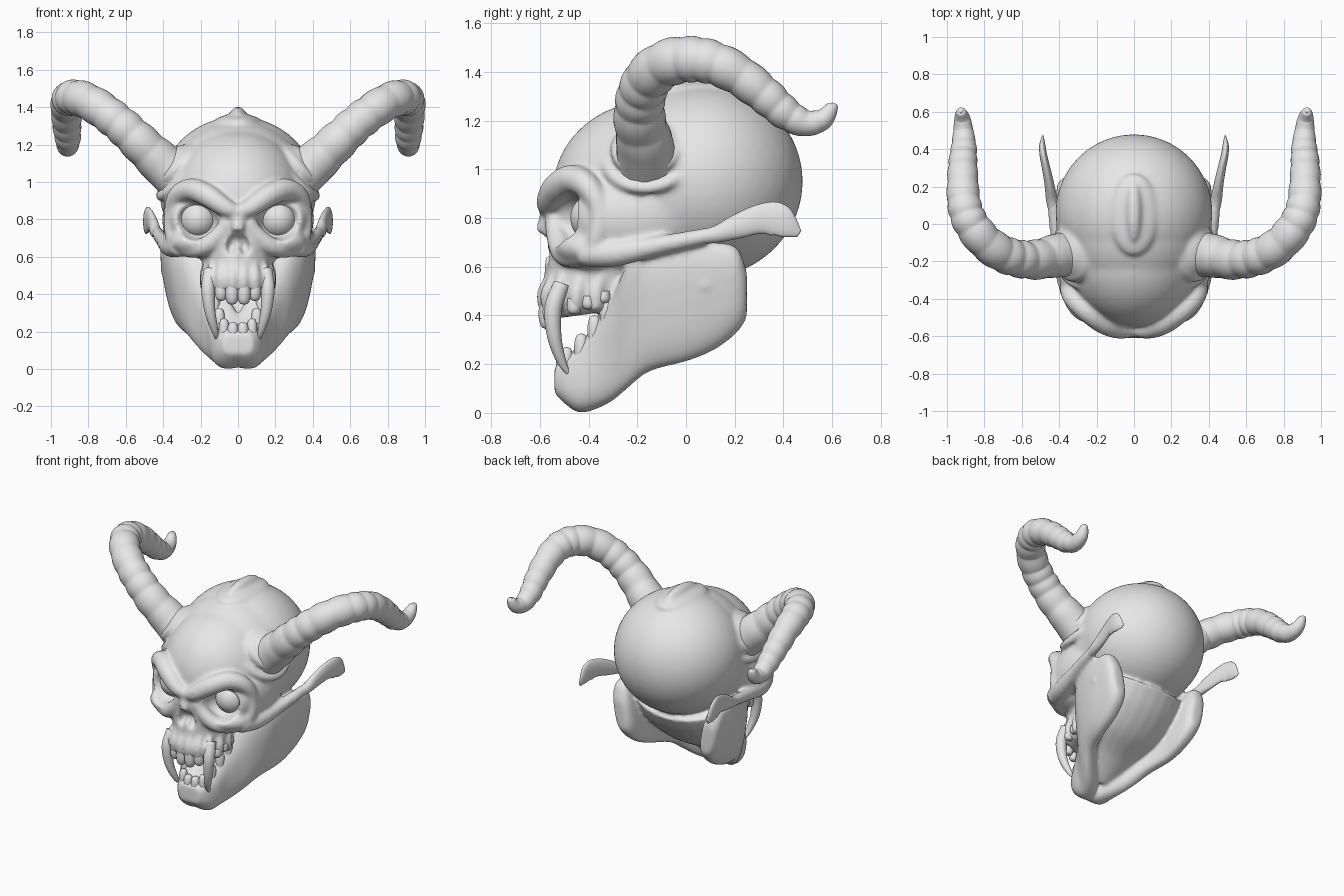
import bpy, bmesh, math
from mathutils import Vector, Matrix

cube = bpy.data.objects.get("Cube")
if cube:
    bpy.data.objects.remove(cube, do_unlink=True)

bone = bpy.data.materials.new("pale_grey_bone")
bone.use_nodes = True
GREY = (0.8, 0.8, 0.8, 1)
bone.diffuse_color = GREY
for node in bone.node_tree.nodes:
    if node.type == 'BSDF_PRINCIPLED':
        node.inputs["Base Color"].default_value = GREY

X, Y, Z = Vector((1, 0, 0)), Vector((0, 1, 0)), Vector((0, 0, 1))
SIDES = ((1, "left"), (-1, "right"))


def finish(bm, name):
    bmesh.ops.recalc_face_normals(bm, faces=bm.faces)
    mesh = bpy.data.meshes.new(name)
    bm.to_mesh(mesh)
    bm.free()
    obj = bpy.data.objects.new(name, mesh)
    bpy.context.collection.objects.link(obj)
    mesh.materials.append(bone)
    mesh.shade_smooth()
    return obj


def modify(obj, kind, **settings):
    """Add a modifier and apply it at once."""
    mod = obj.modifiers.new(kind, kind)
    for key, value in settings.items():
        setattr(mod, key, value)
    bpy.context.view_layer.objects.active = obj
    bpy.ops.object.modifier_apply(modifier=mod.name)


def blob(bm, c, r, s=1, tilt=0):
    m = (Matrix.Translation((c[0] * s, c[1], c[2])) @ Matrix.Rotation(tilt * s, 4, 'Y')
         @ Matrix.Diagonal((*r, 1)))
    bmesh.ops.create_icosphere(bm, subdivisions=4, radius=1, matrix=m)


def skin(bm, rings):
    """Bridge equal rings of points and cap both ends."""
    loops = [[bm.verts.new(p) for p in ring] for ring in rings]
    n = len(loops[0])
    for a, b in zip(loops, loops[1:]):
        for i in range(n):
            j = (i + 1) % n
            bm.faces.new((a[i], a[j], b[j], b[i]))
    bm.faces.new(loops[0])
    bm.faces.new(loops[-1])


def spline(pts, steps):
    """Catmull-Rom through the points, carrying the radii along."""
    pts = [Vector(p) for p in pts]
    ext = [2 * pts[0] - pts[1]] + pts + [2 * pts[-1] - pts[-2]]
    out = []
    for k in range(len(pts) - 1):
        a, b, c, d = ext[k:k + 4]
        for i in range(steps):
            t = i / steps
            out.append(b + 0.5 * t * ((c - a) + t * ((2 * a - 5 * b + 4 * c - d)
                                                     + t * (3 * b - a - 3 * c + d))))
    return out + [pts[-1]]


def tube(bm, pts, s=1, up=Z, steps=6, n=24, ridge=None):
    """Swept tube; each point is x, y, z, radius and optional second radius."""
    path = spline([p if len(p) == 5 else (*p, p[3]) for p in pts], steps)
    spots = [Vector(p[:3]) for p in path]
    rings = []
    for k, p in enumerate(path):
        t = (spots[min(k + 1, len(spots) - 1)] - spots[max(k - 1, 0)]).normalized()
        side = t.cross(up).normalized()
        other = side.cross(t)
        f = ridge(k / steps) if ridge else 1
        ring = []
        for i in range(n):
            a = math.tau * i / n
            co = spots[k] + f * (side * max(p[3], .002) * math.cos(a)
                                 + other * max(p[4], .002) * math.sin(a))
            ring.append((co.x * s, co.y, co.z))
        rings.append(ring)
    skin(bm, rings)


# Skull core: cranium, forehead, temples and upper jaw
core_bm = bmesh.new()
blob(core_bm, (0, .06, .95), (.42, .42, .4))
blob(core_bm, (0, -.02, .93), (.405, .42, .4))
blob(core_bm, (0, -.15, .9), (.37, .4, .38))
tube(core_bm, [(0, -.37, .8, .2, .17), (0, -.38, .7, .2, .2), (0, -.38, .58, .19, .2),
               (0, -.38, .49, .185, .215), (0, -.37, .41, .16, .19)], up=Y)
for s, _ in SIDES:
    blob(core_bm, (.2, -.4, .68), (.17, .14, .085), s)
    blob(core_bm, (.29, -.22, .8), (.115, .25, .17), s)
core = finish(core_bm, "skull_core")
modify(core, 'REMESH', mode='VOXEL', voxel_size=.015)

# Eye sockets and nose opening
cut_bm = bmesh.new()
for s, _ in SIDES:
    blob(cut_bm, (.225, -.55, .795), (.13, .17, .11), s, -.4)
    blob(cut_bm, (.032, -.6, .665), (.034, .08, .065), s, -.25)
cutter = finish(cut_bm, "socket_cutter")
cutter.hide_render = True
modify(cutter, 'REMESH', mode='VOXEL', voxel_size=.01)
modify(core, 'BOOLEAN', operation='DIFFERENCE', object=cutter, solver='EXACT')

head = bmesh.new()
head.from_mesh(core.data)
for helper in (core, cutter):
    bpy.data.objects.remove(helper, do_unlink=True)

# Crown ridge, nose bridge and the sloping floor between the jaw sides
blob(head, (0, .05, 1.315), (.13, .22, .05))
blob(head, (0, .06, 1.33), (.05, .17, .074))
tube(head, [(0, -.49, .88, .05), (0, -.555, .8, .045), (0, -.59, .735, .032)], up=Y)
tube(head, [(0, .06, .64, .33, .2), (0, .0, .53, .335, .19), (0, -.11, .41, .32, .17),
            (0, -.24, .28, .22, .11), (0, -.38, .13, .12, .08)], up=Y)

# Lower jaw sections: y, centre x, half width, bottom z, top z
JAW = [(-.54, .03, .05, .08, .19), (-.5, .04, .075, .04, .225), (-.44, .06, .095, .0, .28),
       (-.37, .1, .09, .015, .375), (-.3, .16, .085, .05, .48), (-.24, .22, .08, .1, .61),
       (-.15, .28, .075, .17, .66), (0, .32, .07, .21, .7), (.12, .325, .07, .26, .7),
       (.21, .325, .065, .33, .68), (.25, .325, .04, .39, .58)]
for s, _ in SIDES:
    rings = []
    for y, cx, w, lo, hi in spline(JAW, 3):
        ring = []
        for i in range(28):
            c, d = math.cos(math.tau * i / 28), math.sin(math.tau * i / 28)
            z = (lo + hi) / 2 + (hi - lo) / 2 * math.copysign(abs(d) ** .75, d)
            x = cx + w * math.copysign(abs(c) ** .75, c)
            x += .17 * (z - .45) * min(1, max(0, (y + .5) * 3))
            ring.append((x * s, y, z))
        rings.append(ring)
    skin(head, rings)
    # Jaw hinge bump
    blob(head, (.385, .08, .53), (.03, .035, .04), s)
    # Brow, socket rim and cheekbone arch
    tube(head, [(-.02, -.56, .825, .035), (.07, -.565, .865, .05), (.16, -.53, .925, .06),
                (.25, -.465, .96, .06), (.325, -.4, .925, .052), (.355, -.355, .83, .042),
                (.345, -.37, .71, .045), (.28, -.43, .65, .05), (.18, -.5, .655, .05),
                (.09, -.53, .73, .045), (.06, -.545, .8, .035)], s, up=Y)
    tube(head, [(.31, -.43, .655, .055), (.36, -.29, .655, .055), (.4, -.1, .69, .042, .04),
                (.425, .05, .72, .035), (.44, .16, .745, .027)], s)
    # Low collar and swelling around the horn root
    blob(head, (.28, -.14, 1.05), (.14, .17, .15), s)
    axis = Vector((.62, -.1, .6)).normalized()
    u = axis.cross(Y).normalized()
    v = axis.cross(u)
    for radius, thick, lift in ((.175, .026, -.03), (.12, .035, .025)):
        hoop = []
        for i in range(33):
            a = math.tau * i / 32
            p = Vector((.315, -.155, 1.07)) + axis * lift + (u * math.cos(a) + v * math.sin(a)) * radius
            hoop.append((*p, thick))
        tube(head, hoop, s, up=axis, steps=1, n=12)
    # Tooth roots along the upper jaw
    for x, y in ((.03, -.58), (.09, -.565), (.145, -.53), (.17, -.45), (.175, -.37)):
        tube(head, [(x, y + .02, .56, .018), (x, y, .49, .034), (x, y, .42, .026)], s, up=Y, n=12)

skull = finish(head, "skull_and_jaw")
modify(skull, 'REMESH', mode='VOXEL', voxel_size=.0105)
modify(skull, 'SMOOTH', factor=.5, iterations=14)
skull.data.materials.clear()
skull.data.materials.append(bone)
skull.data.shade_smooth()

# Ridged horns sweeping out, back and down, with upturned tips
HORN = [(.33, -.16, 1.03, .125), (.42, -.17, 1.11, .116), (.52, -.19, 1.205, .106),
        (.62, -.185, 1.3, .1), (.72, -.15, 1.38, .098), (.81, -.08, 1.435, .097),
        (.88, .02, 1.452, .094), (.91, .12, 1.435, .089), (.915, .22, 1.385, .084),
        (.915, .32, 1.308, .077), (.91, .41, 1.23, .068), (.912, .49, 1.19, .055),
        (.918, .56, 1.205, .044), (.925, .6, 1.255, .026), (.925, .607, 1.272, .008)]


def horn_ridge(u):
    fade = min(1, max(0, u - .8)) * min(1, max(0, 11.5 - u))
    return 1 + fade * (.075 * abs(math.sin(math.pi * u * 1.25 + .5 * math.sin(u * 2))) - .05)


# Upper teeth, then lower teeth: x, y, root z, tip z, radius
TEETH = [(.032, -.57, .47, .345, .036), (.09, -.555, .47, .365, .034),
         (.165, -.46, .47, .405, .03), (.17, -.4, .48, .425, .03), (.17, -.34, .5, .45, .03),
         (.027, -.505, .15, .25, .03), (.075, -.49, .15, .27, .028), (.1, -.43, .2, .325, .03),
         (.125, -.375, .28, .4, .03), (.155, -.325, .36, .47, .03)]

for s, side in SIDES:
    bm = bmesh.new()
    tube(bm, HORN, s, up=Vector((.5, .3, -.8)).cross(X), steps=14, n=28, ridge=horn_ridge)
    finish(bm, side + "_horn")

    bm = bmesh.new()
    blob(bm, (.213, -.375, .8), (.1, .1, .1), s)
    finish(bm, side + "_eye")

    # Flat ear blade trailing from the cheekbone
    bm = bmesh.new()
    tube(bm, [(.425, .04, .718, .024, .026), (.44, .13, .735, .03, .036),
              (.452, .21, .765, .026, .05), (.47, .3, .795, .022, .06),
              (.485, .37, .795, .02, .07), (.49, .42, .765, .016, .05),
              (.488, .465, .735, .006, .015)], s)
    finish(bm, side + "_ear")

    bm = bmesh.new()
    tube(bm, [(.15, -.51, .53, .034), (.16, -.545, .43, .036), (.15, -.54, .31, .029),
              (.125, -.51, .21, .019), (.108, -.472, .145, .004)], s, up=Y)
    finish(bm, side + "_fang")

    bm = bmesh.new()
    for x, y, root, tip, r in TEETH:
        d = tip - root
        tube(bm, [(x, y, root, r * .9), (x, y, root + d * .6, r),
                  (x, y, root + d * .92, r * .7), (x, y, tip, r * .2)], s, up=Y, n=14, steps=4)
    finish(bm, side + "_teeth")
